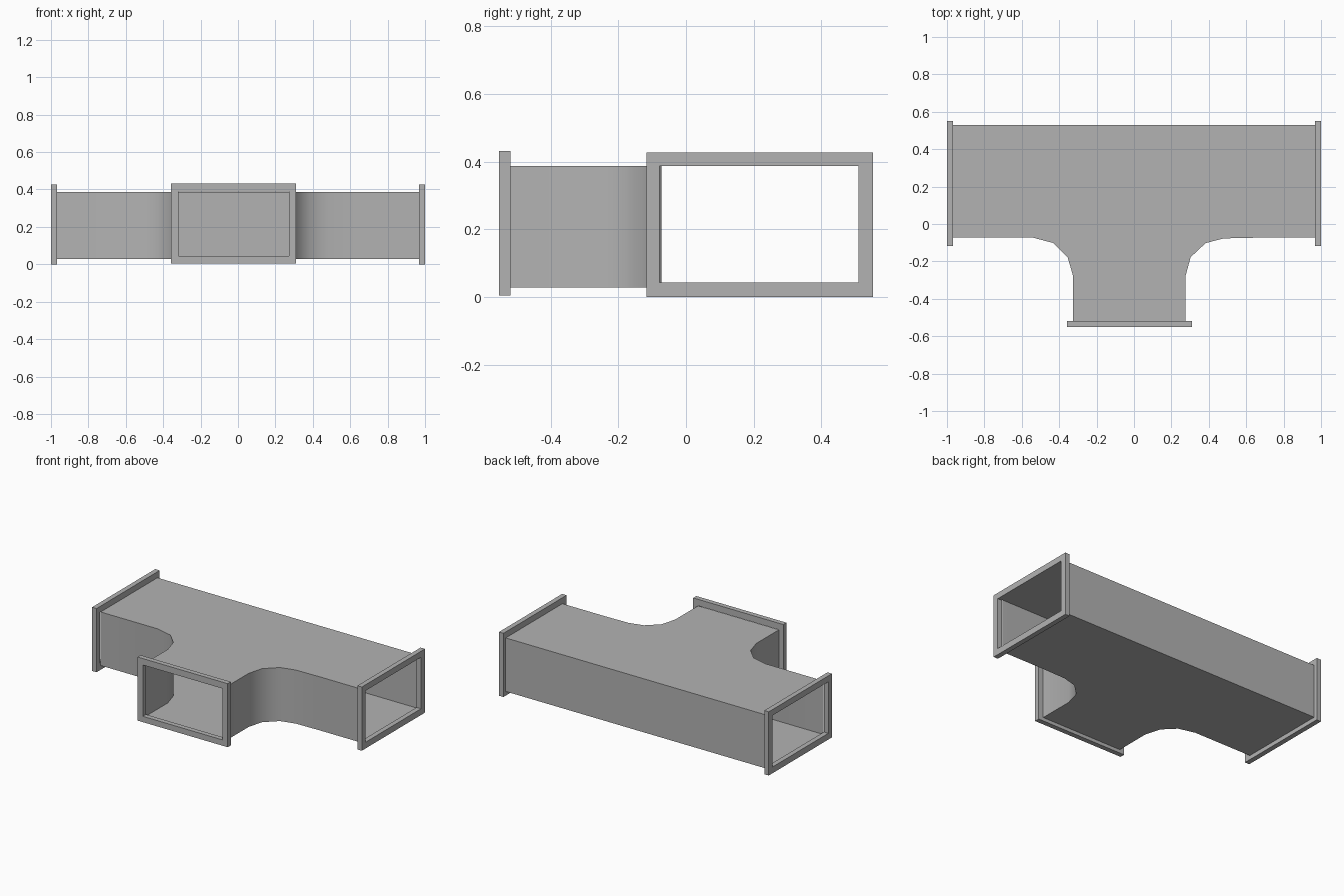
import bpy, bmesh
from mathutils import Matrix

cube = bpy.data.objects.get("Cube")
if cube:
    bpy.data.objects.remove(cube, do_unlink=True)

metal = bpy.data.materials.new("galvanised_grey")
metal.use_nodes = True
GREY = (0.45, 0.45, 0.45, 1)
metal.diffuse_color = GREY
metal.node_tree.nodes["Principled BSDF"].inputs["Base Color"].default_value = GREY


def make_object(name, bm):
    mesh = bpy.data.meshes.new(name)
    bm.to_mesh(mesh)
    bm.free()
    mesh.materials.append(metal)
    obj = bpy.data.objects.new(name, mesh)
    bpy.context.collection.objects.link(obj)
    return obj


def flange(name, outer, inner, start, end, along_x):
    """Rectangular ring; rectangles are (u0, u1, z0, z1), u is y or x."""
    def place(u, v, z):
        return (v, u, z) if along_x else (u, v, z)

    def loop(rect, v):
        u0, u1, z0, z1 = rect
        corners = [(u0, z0), (u1, z0), (u1, z1), (u0, z1)]
        return [bm.verts.new(place(u, v, z)) for u, z in corners]

    bm = bmesh.new()
    loops = [loop(outer, start), loop(outer, end), loop(inner, end), loop(inner, start)]
    for a, b in zip(loops, loops[1:] + loops[:1]):
        for i in range(4):
            j = (i + 1) % 4
            bm.faces.new((a[i], a[j], b[j], b[i]))
    bmesh.ops.recalc_face_normals(bm, faces=bm.faces)
    return make_object(name, bm)


# Sheet-metal tee: a plan outline raised into walls, open at the three ends
LOW, HIGH, END, MOUTH, BACK = 0.028, 0.387, 0.968, -0.52, 0.528
left_bend = [(0.275, MOUTH), (0.275, -0.28), (0.303, -0.177),
             (0.383, -0.102), (0.48, -0.077), (0.66, -0.073), (END, -0.073)]
right_bend = [(-END, -0.073), (-0.54, -0.073), (-0.43, -0.102),
              (-0.355, -0.177), (-0.325, -0.28), (-0.325, MOUTH)]
outline = left_bend + [(END, BACK), (-END, BACK)] + right_bend
open_edges = {len(left_bend) - 1, len(left_bend) + 1, len(outline) - 1}

bm = bmesh.new()
floor = [bm.verts.new((x, y, LOW)) for x, y in outline]
roof = [bm.verts.new((x, y, HIGH)) for x, y in outline]
bm.faces.new(floor[::-1])
bm.faces.new(roof)
for i in range(len(outline)):
    j = (i + 1) % len(outline)
    if i not in open_edges:
        bm.faces.new((floor[i], floor[j], roof[j], roof[i]))
duct = make_object("tee_duct", bm)
bpy.ops.object.select_all(action="DESELECT")
duct.select_set(True)
bpy.context.view_layer.objects.active = duct
bpy.ops.object.shade_smooth_by_angle(angle=0.7)

# Matching flanges on the two ends of the main run
for name, side in (("left_flange", 1), ("right_flange", -1)):
    flange(name, (-0.117, 0.552, 0, 0.427), (-0.079, 0.51, 0.042, 0.387),
           side * 0.967, side, True)

# Flange on the branch mouth
flange("front_flange", (-0.358, 0.31, 0.005, 0.431), (-0.319, 0.273, 0.044, 0.388),
       -0.552, -0.519, False)
